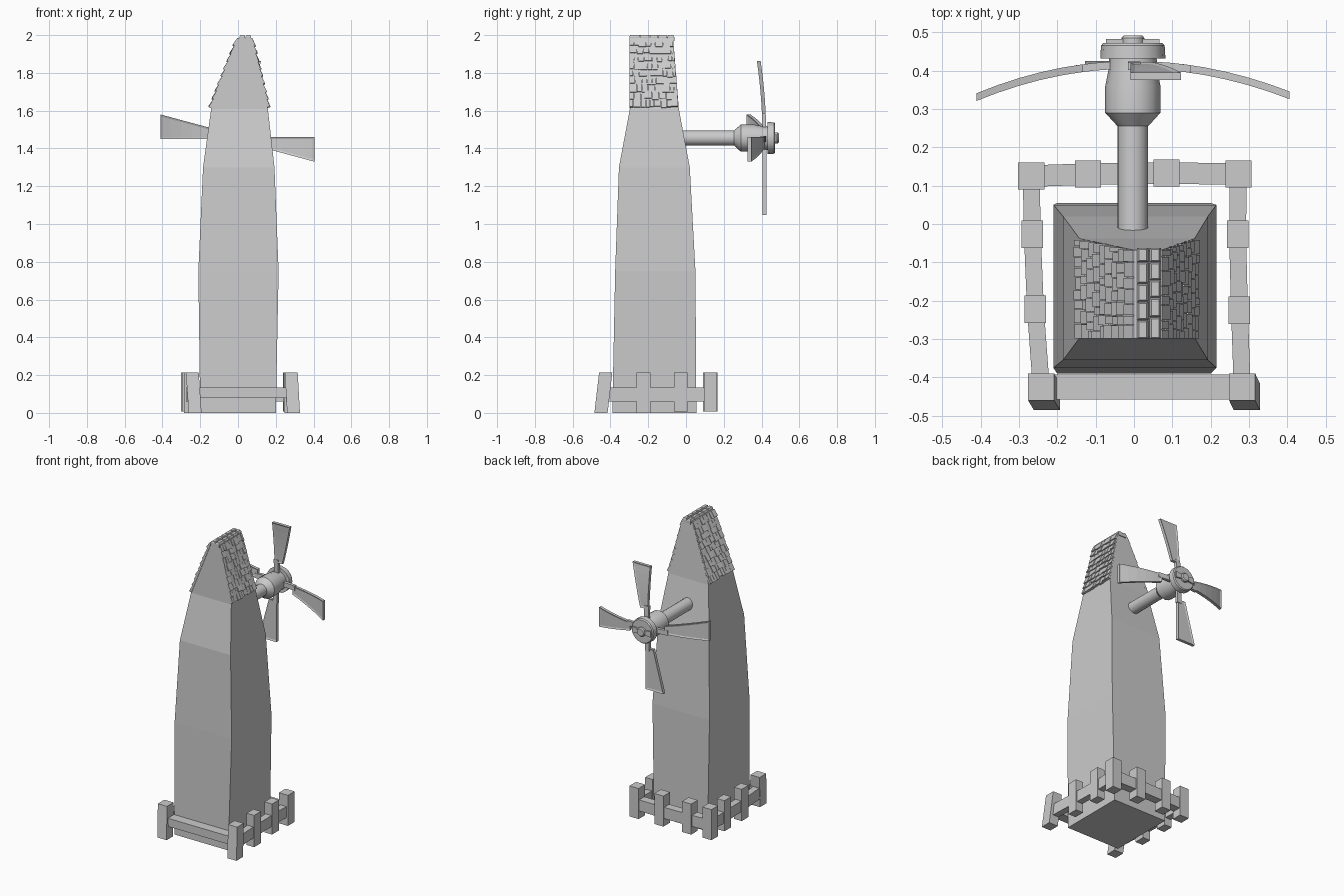
import bpy, bmesh, math, random
from mathutils import Vector, Matrix

random.seed(4)
cube = bpy.data.objects.get("Cube")
if cube:
    bpy.data.objects.remove(cube, do_unlink=True)

grey = bpy.data.materials.new("plain grey")
grey.use_nodes = True
grey.diffuse_color = (0.6, 0.6, 0.6, 1)
grey.node_tree.nodes["Principled BSDF"].inputs["Base Color"].default_value = (0.6, 0.6, 0.6, 1)


def finish(bm, name, smooth=False):
    bmesh.ops.recalc_face_normals(bm, faces=bm.faces)
    mesh = bpy.data.meshes.new(name)
    bm.to_mesh(mesh)
    bm.free()
    mesh.materials.append(grey)
    ob = bpy.data.objects.new(name, mesh)
    bpy.context.collection.objects.link(ob)
    if smooth:
        bpy.ops.object.select_all(action='DESELECT')
        ob.select_set(True)
        bpy.context.view_layer.objects.active = ob
        bpy.ops.object.shade_smooth_by_angle(angle=math.radians(35))
    return ob


def loft(bm, rings):
    """Skin a list of equally sized point rings and cap both ends."""
    rows = [[bm.verts.new(p) for p in ring] for ring in rings]
    for a, b in zip(rows, rows[1:]):
        for i in range(len(a)):
            j = (i + 1) % len(a)
            bm.faces.new((a[i], a[j], b[j], b[i]))
    bm.faces.new(rows[0])
    bm.faces.new(rows[-1])
    return rows


def rect(x0, x1, y0, y1, z):
    return [(x0, y0, z), (x1, y0, z), (x1, y1, z), (x0, y1, z)]


def lathe(name, profile, cx, cz, sides=16):
    """Turn (y, radius) pairs around an axis running front to back."""
    bm = bmesh.new()
    loft(bm, [[(cx + r * math.cos(math.tau * i / sides), y,
                cz + r * math.sin(math.tau * i / sides)) for i in range(sides)]
              for y, r in profile])
    return finish(bm, name, True)


# Tapering tower body
bm = bmesh.new()
loft(bm, [rect(-.2, .2, -.39, .055, 0), rect(-.21, .215, -.375, .05, .75),
          rect(-.185, .193, -.355, .02, 1.3), rect(-.142, .158, -.297, -.038, 1.61),
          rect(.0, .072, -.295, -.068, 1.985)])
finish(bm, "tower")

# Shingles on both roof slopes, in overlapping uneven rows
ROWS = 9


def shingles(name, top, bottom, side):
    bm = bmesh.new()
    top, bottom = Vector(top), Vector(bottom)
    slope = (bottom - top) / ROWS
    out = Vector((abs(slope.z), 0, slope.x * side)).normalized()
    out = Vector((side * out.x, 0, abs(out.z)))
    for k in range(ROWS):
        y, end = -.3, -.067 + .03 * k / ROWS
        while y < end - .005:
            wide = random.uniform(.02, .042)
            stop = end if y + wide > end - .012 else y + wide
            a = top + slope * k
            b = top + slope * (k + 1.12 + random.uniform(-.12, .14))
            lift = random.uniform(.008, .014)
            ends = []
            for yy in (y + .001, stop - .001):
                ends.append([p + out * h + Vector((0, yy, 0)) for p, h in
                             ((a, -.008), (a, .003), (b, lift), (b, -.008))])
            loft(bm, ends)
            y = stop
    finish(bm, name)


shingles("left_shingles", (.072, 0, 1.985), (.158, 0, 1.625), 1)
shingles("right_shingles", (0, 0, 1.985), (-.142, 0, 1.625), -1)

# Rounded ridge tiles in two columns
bm = bmesh.new()
for x, shift in ((.008, 0), (.04, .02)):
    y = -.3
    while y < -.075:
        stop = min(y + random.uniform(.035, .055) + shift, -.062)
        shift = 0
        loft(bm, [rect(x, x + .03, y, stop, 1.97), rect(x, x + .03, y, stop, 1.99),
                  rect(x + .005, x + .025, y + .004, stop - .004, 2.0)])
        y = stop + .001
finish(bm, "ridge_tiles")

# Axle, hub and end cap
CX, CZ = -.003, 1.455
lathe("axle", [(-.03, .04), (.27, .04)], CX, CZ)
lathe("hub", [(.255, .04), (.29, .072), (.36, .072), (.4, .064), (.435, .062)], CX, CZ)
lathe("hub_disc", [(.432, .085), (.465, .083), (.472, .077)], CX, CZ)
lathe("hub_knob", [(.465, .03), (.485, .03), (.492, .024)], CX, CZ)
bm = bmesh.new()
for s in (-1, 1):
    loft(bm, [[(CX + s * x, y, CZ + z) for x, z in
               ((.02, -.014), (.07, -.02), (.07, .02), (.02, .014))] for y in (.465, .482)])
finish(bm, "hub_wings")

# Four sails: a narrow arm, then a widening blade with a raised rim
for name, angle, bend in (("left", 0, .08), ("top", 90, .03), ("right", 180, .085), ("bottom", 270, 0)):
    turn = Matrix.Rotation(math.radians(-angle), 3, 'Y')
    centre = Vector((CX, 0, CZ))

    def place(r, w, depth):
        y = .425 - bend * (r / .41) ** 2 - depth
        return turn @ Vector((r, y, -w)) + centre

    bm = bmesh.new()
    loft(bm, [[place(r, w, d) for w, d in ((-.012, 0), (.02, 0), (.02, .02), (-.012, .02))]
              for r in (.04, .1, .15)])
    finish(bm, name + "_sail_arm")
    bm = bmesh.new()
    rings = []
    for k in range(6):
        t = k / 5
        r, wide = .13 + .278 * t, .05 + .075 * t
        rings.append([place(r, w, d) for w, d in ((-.006, 0), (wide, 0), (wide, .02), (-.006, .02))])
    loft(bm, rings)
    bmesh.ops.recalc_face_normals(bm, faces=bm.faces)
    for s in (-1, 1):
        panel = [f for f in bm.faces if f.normal.y * s > .8]
        bmesh.ops.inset_region(bm, faces=panel, thickness=.01, depth=0, use_even_offset=True)
        for v in {v for f in panel for v in f.verts}:
            v.co.y -= s * .004
    finish(bm, name + "_sail_blade")

# Fence posts: x, y, outward lean in x and y at the foot
posts = {
    "front_right": (-.242, -.425, .015, -.025), "front_left": (.282, -.425, .012, -.025),
    "back_right": (-.268, .125, 0, 0), "back_left": (.272, .13, 0, 0),
    "back_inner_right": (-.12, .13, 0, 0), "back_inner_left": (.085, .133, 0, 0),
    "right_side_back": (-.265, -.027, 0, 0), "right_side_front": (-.257, -.222, 0, 0),
    "left_side_back": (.27, -.027, 0, 0), "left_side_front": (.275, -.225, 0, 0),
}
for name, (x, y, lx, ly) in posts.items():
    h, g = (.028, .036) if "side" in name else (.034, .035)
    bm = bmesh.new()
    loft(bm, [rect(x + lx - h, x + lx + h, y + ly - g, y + ly + g, .008 if "back" in name else 0),
              rect(x - h, x + h, y - g, y + g, .214)])
    finish(bm, name + "_post")


# Fence rails running from post to post
def rail(name, a, b, half, low, high):
    a, b = Vector((*posts[a][:2], 0)), Vector((*posts[b][:2], 0))
    side = (b - a).cross(Vector((0, 0, 1))).normalized() * half
    bm = bmesh.new()
    loft(bm, [[p + s * side + Vector((0, 0, z)) for s, z in
               ((-1, low), (1, low), (1, high), (-1, high))] for p in (a, b)])
    finish(bm, name)


rail("front_rail", "front_right", "front_left", .033, .08, .135)
for s in ("right", "left"):
    rail(s + "_rail_front", "front_" + s, s + "_side_front", .022, .06, .135)
    rail(s + "_rail_middle", s + "_side_front", s + "_side_back", .022, .06, .135)
    rail(s + "_rail_back", s + "_side_back", "back_" + s, .022, .06, .135)
    rail("back_rail_" + s, "back_" + s, "back_inner_" + s, .028, .06, .135)
rail("back_rail_middle", "back_inner_right", "back_inner_left", .028, .06, .135)
